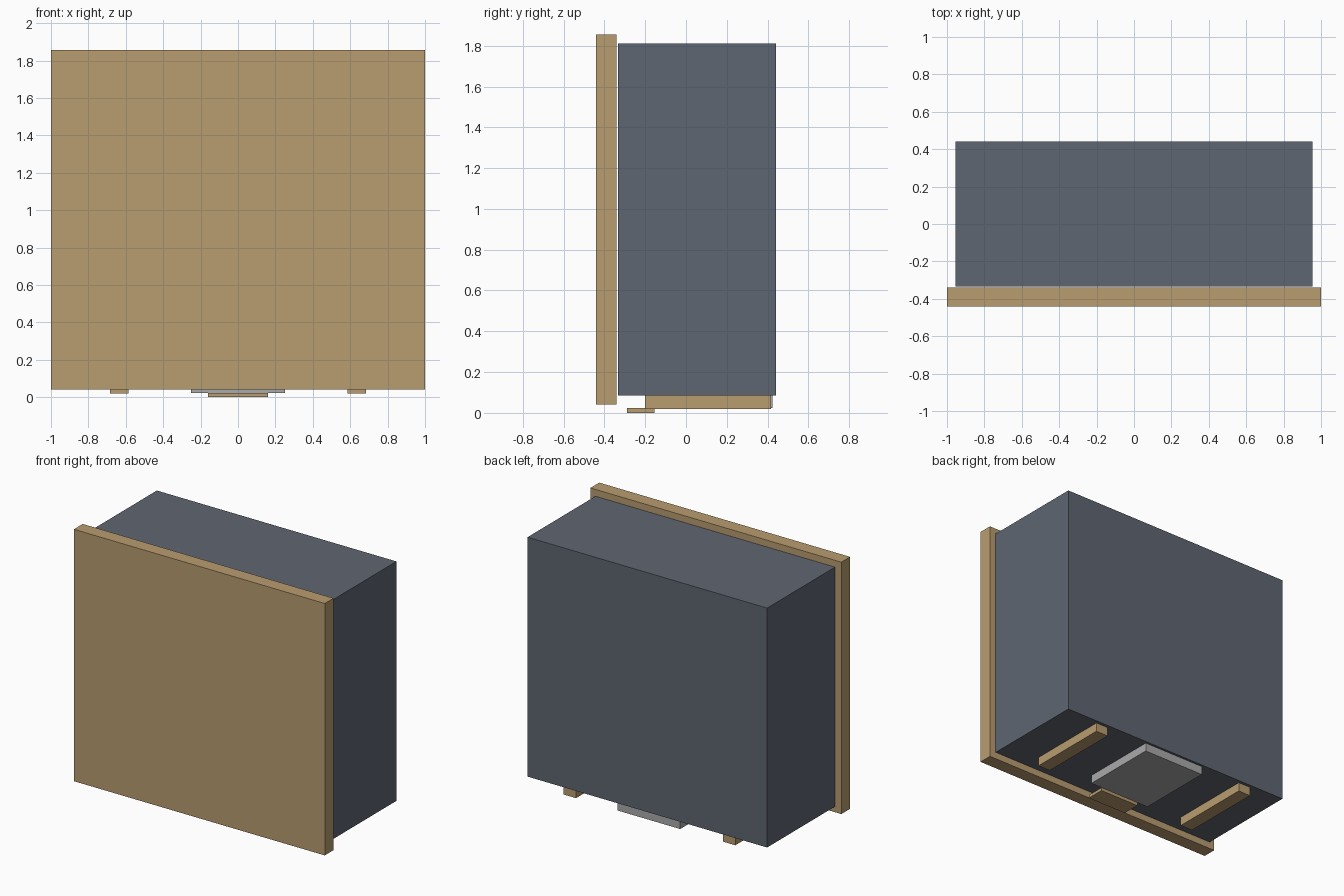
import bpy
from mathutils import Vector

cube = bpy.data.objects.get("Cube")
if cube:
    bpy.data.objects.remove(cube, do_unlink=True)


def material(name, color):
    mat = bpy.data.materials.new(name)
    mat.use_nodes = True
    mat.diffuse_color = (*color, 1)
    mat.node_tree.nodes["Principled BSDF"].inputs["Base Color"].default_value = (*color, 1)
    return mat


wood = material("tan_wood", (0.485, 0.333, 0.16))
slate = material("slate_blue", (0.114, 0.133, 0.165))
grey = material("light_grey", (0.4, 0.4, 0.4))


def box(name, low, high, mat):
    """Add a box spanning two opposite corners."""
    low, high = Vector(low), Vector(high)
    bpy.ops.mesh.primitive_cube_add(size=1, location=(low + high) / 2)
    obj = bpy.context.object
    obj.name = name
    obj.scale = high - low
    bpy.ops.object.transform_apply(location=False, rotation=False, scale=True)
    obj.data.materials.append(mat)
    return obj


# Front panel and the body behind it
box("front_panel", (-1, -0.44, 0.04), (1, -0.34, 1.855), wood)
box("body", (-0.955, -0.333, 0.085), (0.955, 0.44, 1.81), slate)

# Pair of runners under the body
for side, x in (("left", 0.635), ("right", -0.635)):
    box(side + "_runner", (x - 0.05, -0.2, 0.02), (x + 0.05, 0.417, 0.085), wood)

# Base plate and the pull tab at its front edge
box("base_plate", (-0.25, -0.155, 0.023), (0.25, 0.423, 0.085), grey)
box("pull_tab", (-0.16, -0.29, 0), (0.16, -0.155, 0.023), wood)
